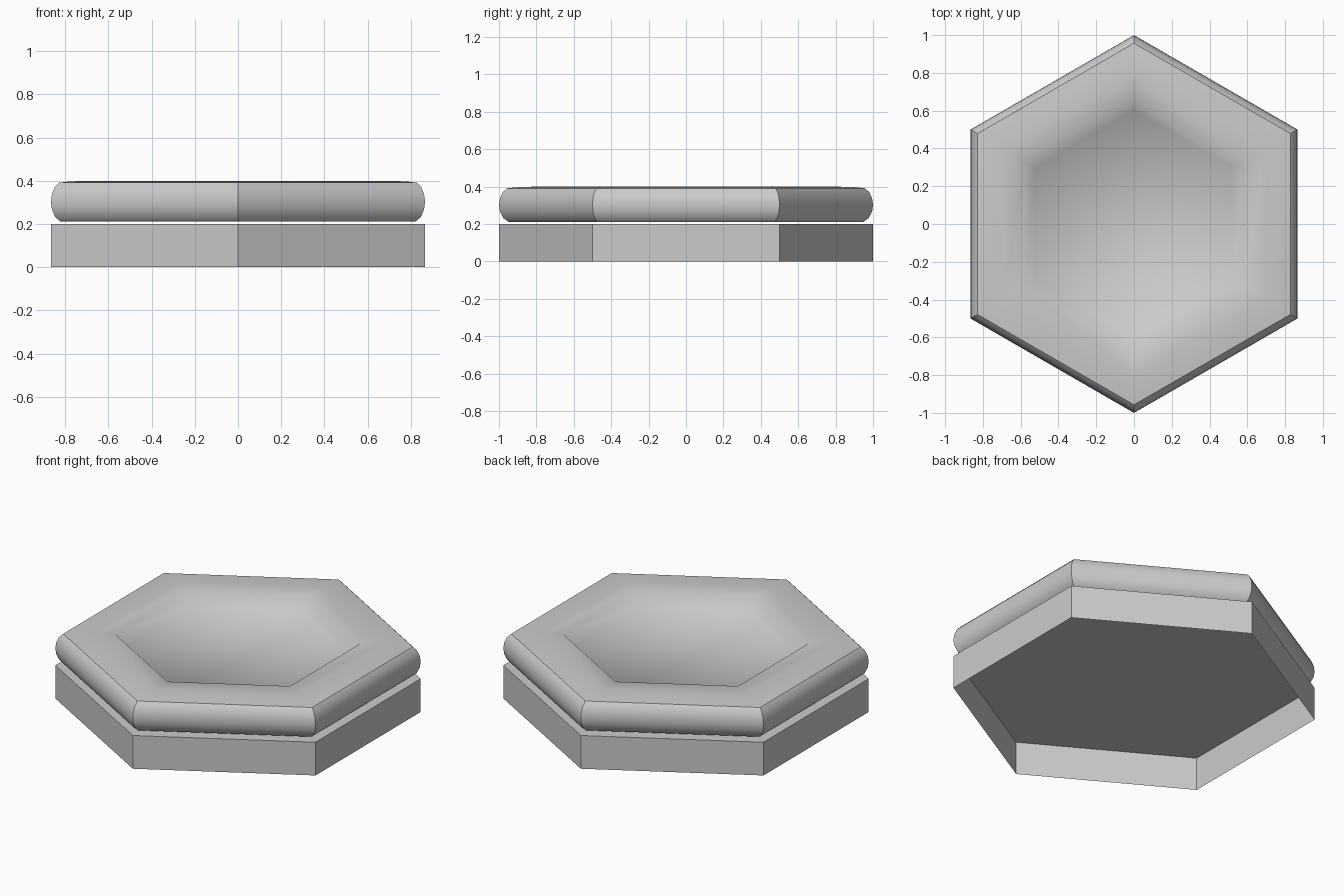
import bpy, bmesh, math

if "Cube" in bpy.data.objects:
    bpy.data.objects.remove(bpy.data.objects["Cube"])

def hex_ring(bm, r, z):
    # six corners, two of them on the y axis
    return [bm.verts.new((r * math.sin(k * math.pi / 3), r * math.cos(k * math.pi / 3), z))
            for k in range(6)]

def hex_loft(name, profile, cap_start, cap_end, smooth=False, sharp_rings=0):
    # sweep an (outer radius, height) profile around a hexagon
    bm = bmesh.new()
    rings = [hex_ring(bm, r, z) for r, z in profile]
    for a, b in zip(rings, rings[1:]):
        for k in range(6):
            n = (k + 1) % 6
            bm.faces.new((a[k], b[k], b[n], a[n]))
    if cap_start:
        bm.faces.new(rings[0])
    if cap_end:
        bm.faces.new(rings[-1][::-1])
    bm.normal_update()
    if smooth:
        for f in bm.faces:
            f.smooth = True
        # crisp corners between the six sides, and crisp rims
        side = rings[:sharp_rings]
        for a, b in zip(side, side[1:]):
            for k in range(6):
                bm.edges.get((a[k], b[k])).smooth = False
        for ring in (side[0], side[-1]):
            for k in range(6):
                bm.edges.get((ring[k], ring[(k + 1) % 6])).smooth = False
    me = bpy.data.meshes.new(name)
    bm.to_mesh(me)
    bm.free()
    ob = bpy.data.objects.new(name, me)
    bpy.context.collection.objects.link(ob)
    return ob

# Hollow base, open underneath
hex_loft("base_shell", [(1, 0), (1, 0.2)], False, True)

# Cushion with rounded sides and a shallow dished top
side = [(0.95, 0.212), (0.978, 0.233), (0.995, 0.268), (1.0, 0.302),
        (0.995, 0.337), (0.98, 0.37), (0.957, 0.391)]
dish = [(0.90, 0.397), (0.80, 0.40), (0.67, 0.398), (0.60, 0.335)]
hex_loft("dished_top", side + dish, True, True, smooth=True, sharp_rings=len(side))
